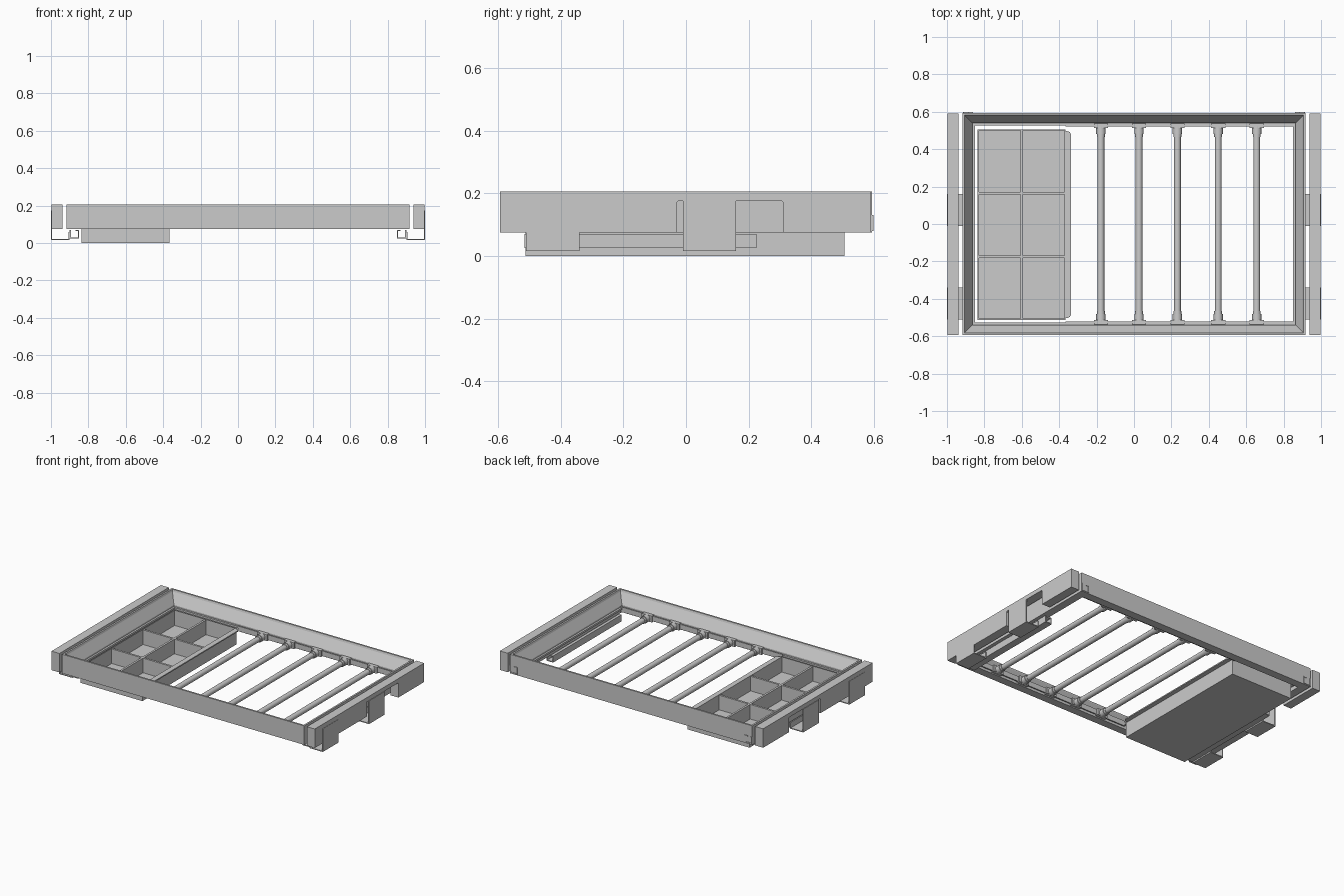
import bpy, bmesh, math
from mathutils import Matrix, Vector

if "Cube" in bpy.data.objects:
    bpy.data.objects.remove(bpy.data.objects["Cube"], do_unlink=True)

grey = bpy.data.materials.new("light grey")
grey.use_nodes = True
colour = (0.6, 0.6, 0.6, 1)
grey.diffuse_color = colour
grey.node_tree.nodes["Principled BSDF"].inputs["Base Color"].default_value = colour


def finish(name, bm, smooth=False):
    bmesh.ops.recalc_face_normals(bm, faces=bm.faces)
    mesh = bpy.data.meshes.new(name)
    bm.to_mesh(mesh)
    bm.free()
    mesh.materials.append(grey)
    ob = bpy.data.objects.new(name, mesh)
    bpy.context.collection.objects.link(ob)
    if smooth:
        bpy.ops.object.select_all(action='DESELECT')
        ob.select_set(True)
        bpy.context.view_layer.objects.active = ob
        bpy.ops.object.shade_smooth_by_angle(angle=math.radians(40))
    return ob


def add_box(bm, x0, x1, y0, y1, z0, z1):
    centre = Vector(((x0 + x1) / 2, (y0 + y1) / 2, (z0 + z1) / 2))
    size = (abs(x1 - x0), abs(y1 - y0), z1 - z0)
    bmesh.ops.create_cube(bm, size=1, matrix=Matrix.Translation(centre) @ Matrix.Diagonal((*size, 1)))


def boxes(name, items):
    bm = bmesh.new()
    for item in items:
        add_box(bm, *item)
    return finish(name, bm)


def prism(name, points, axis, a, b):
    """Extrude a 2D outline along one axis; the other two axes keep their order."""
    def place(p, d):
        co = list(p)
        co.insert(axis, d)
        return co
    bm = bmesh.new()
    lo = [bm.verts.new(place(p, a)) for p in points]
    hi = [bm.verts.new(place(p, b)) for p in points]
    bm.faces.new(lo)
    bm.faces.new(hi)
    for i in range(len(points)):
        j = (i + 1) % len(points)
        bm.faces.new((lo[i], lo[j], hi[j], hi[i]))
    return finish(name, bm)


# Mitred frame: profile of (inward offset, height) swept around the rectangle
profile = [(0, 0.075), (0, 0.205), (0.012, 0.205), (0.016, 0.192), (0.055, 0.125),
           (0.055, 0.115), (0.068, 0.115), (0.068, 0.102), (0.055, 0.102), (0.055, 0.075)]
bm = bmesh.new()
rings = []
for inset, z in profile:
    w, d = 0.918 - inset, 0.594 - inset
    rings.append([bm.verts.new((sx * w, sy * d, z)) for sx, sy in ((-1, -1), (1, -1), (1, 1), (-1, 1))])
for k, ring in enumerate(rings):
    following = rings[(k + 1) % len(rings)]
    for i in range(4):
        j = (i + 1) % 4
        bm.faces.new((ring[i], ring[j], following[j], following[i]))
finish("frame", bm)

# Side rails, brackets and slides, built on both sides
notch = [(-0.594, 0.075), (-0.03, 0.075), (-0.03, 0.17), (-0.025, 0.176), (0.305, 0.176),
         (0.311, 0.17), (0.311, 0.075), (0.59, 0.075), (0.59, 0.205), (-0.594, 0.205)]
hanger = [(1, 0.175), (1, 0.016), (0.9, 0.016), (0.9, 0.06), (0.906, 0.06),
          (0.906, 0.022), (0.994, 0.022), (0.994, 0.175)]
for s, side in ((1, "left"), (-1, "right")):
    prism(f"{side}_side_rail", notch, 0, s * 0.938, s * 0.998)
    for y, place in ((-0.51, "front"), (-0.01, "rear")):
        prism(f"{side}_{place}_bracket", [(s * x, z) for x, z in hanger], 1, y, y + 0.17)
    boxes(f"{side}_slide", [
        (s * 0.85, s * 0.856, -0.515, 0.225, 0.025, 0.07),
        (s * 0.856, s * 0.9, -0.515, 0.225, 0.025, 0.031),
        (s * 0.85, s * 0.87, -0.515, 0.225, 0.064, 0.07),
        (s * 0.894, s * 0.9, -0.515, 0.225, 0.025, 0.07)])
    # Clip on the rear corner where the slide hooks into the frame
    boxes(f"{side}_rear_clip", [
        (s * 0.862, s * 0.868, 0.585, 0.598, 0.08, 0.13),
        (s * 0.862, s * 0.915, 0.585, 0.598, 0.08, 0.086),
        (s * 0.909, s * 0.915, 0.585, 0.598, 0.08, 0.13),
        (s * 0.862, s * 0.885, 0.585, 0.598, 0.124, 0.13)])

# Divided tray
x0, x1, y0, y1, top, t = -0.836, -0.366, -0.512, 0.506, 0.112, 0.006
tray = [(x0, x1, y0, y1, 0, 0.008),
        (x0, x0 + t, y0, y1, 0, top), (x1 - t, x1, y0, y1, 0, top),
        (x0, x1, y0, y0 + t, 0, top), (x0, x1, y1 - t, y1, 0, top),
        (-0.607, -0.593, y0, y1, 0, 0.108)]
for y in (-0.175, 0.165):
    tray.append((x0, x1, y - 0.007, y + 0.007, 0, 0.108))
boxes("tray", tray)

# Tray lip with rounded outer corners
lip = [(x1 - t, y0 + 0.01)]
for cy, start in ((y0 + 0.03, -90), (y1 - 0.03, 0)):
    for step in range(5):
        a = math.radians(start + step * 22.5)
        lip.append((-0.357 + 0.02 * math.cos(a), cy + 0.02 * math.sin(a)))
lip.append((x1 - t, y1 - 0.01))
prism("tray_lip", lip, 2, top - 0.008, top)

# Support strips that carry the hanging rods
for s, place in ((-1, "front"), (1, "rear")):
    boxes(f"{place}_support_strip", [(-0.366, 0.862, s * 0.522, s * 0.53, 0.085, 0.12)])


def add_cylinder(bm, x, ya, yb, z, radius):
    turn = Matrix.Translation((x, (ya + yb) / 2, z)) @ Matrix.Rotation(math.pi / 2, 4, 'X')
    bmesh.ops.create_cone(bm, cap_ends=True, segments=20, radius1=radius, radius2=radius,
                          depth=abs(yb - ya), matrix=turn)


# Five hanging rods with end collars and mounting plates
for i, x in enumerate((-0.177, 0.027, 0.232, 0.45, 0.656)):
    bm = bmesh.new()
    add_cylinder(bm, x, -0.515, 0.515, 0.1, 0.018)
    for s in (-1, 1):
        add_cylinder(bm, x, s * 0.465, s * 0.48, 0.1, 0.021)
        add_cylinder(bm, x, s * 0.48, s * 0.52, 0.1, 0.025)
    finish(f"hanging_rod_{i + 1}", bm, smooth=True)
    boxes(f"rod_mounts_{i + 1}", [
        (x - 0.038, x + 0.038, s * 0.512, s * 0.536, 0.08, 0.124) for s in (-1, 1)])
